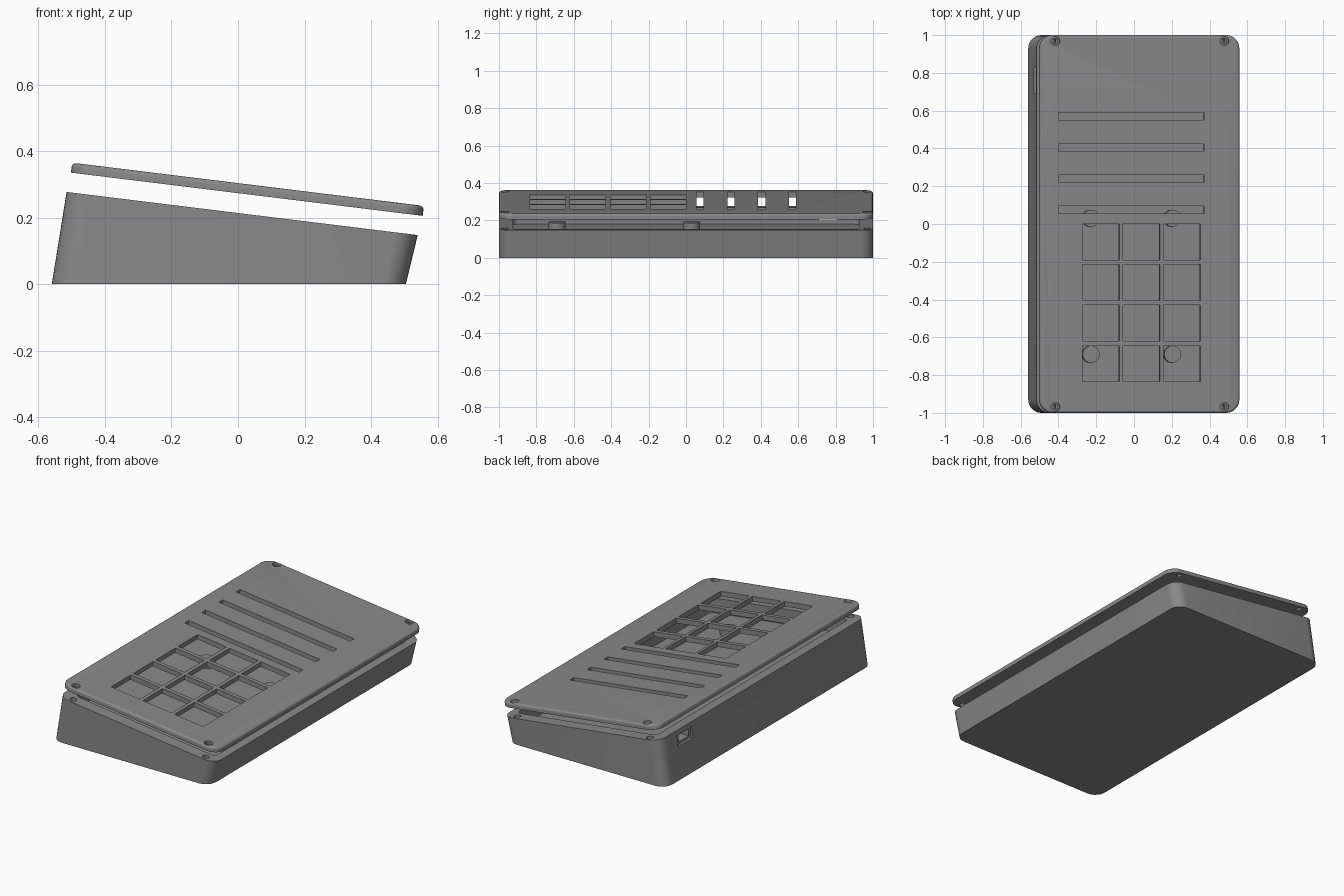
import bpy, bmesh, math
from mathutils import Matrix, Vector

if "Cube" in bpy.data.objects:
    bpy.data.objects.remove(bpy.data.objects["Cube"])

TILT = math.radians(7)
grey = bpy.data.materials.new("plain grey")
grey.diffuse_color = (0.25, 0.25, 0.25, 1)
grey.use_nodes = True
grey.node_tree.nodes["Principled BSDF"].inputs["Base Color"].default_value = grey.diffuse_color


def frame(x, z):
    """Tilted working plane sloping down towards +x."""
    return Matrix.Translation((x, 0, z)) @ Matrix.Rotation(TILT, 4, 'Y')


LID, TOP = frame(0.0265, 0.27), frame(0.0125, 0.212)


def rounded(x0, x1, y0, y1, r, n=8):
    """Outline of a rounded rectangle, counter-clockwise."""
    pts = []
    for k, (cx, cy) in enumerate([(x1 - r, y1 - r), (x0 + r, y1 - r),
                                  (x0 + r, y0 + r), (x1 - r, y0 + r)]):
        for i in range(n + 1):
            a = math.pi / 2 * (k + i / n)
            pts.append((cx + r * math.cos(a), cy + r * math.sin(a)))
    return pts


def loft(name, rings):
    """Closed solid through a stack of equal-length rings."""
    bm = bmesh.new()
    loops = [[bm.verts.new(p) for p in ring] for ring in rings]
    for a, b in zip(loops, loops[1:]):
        for i in range(len(a)):
            j = (i + 1) % len(a)
            bm.faces.new((a[i], a[j], b[j], b[i]))
    bm.faces.new(loops[0][::-1])
    bm.faces.new(loops[-1])
    bmesh.ops.recalc_face_normals(bm, faces=bm.faces)
    me = bpy.data.meshes.new(name)
    bm.to_mesh(me)
    bm.free()
    me.materials.append(grey)
    ob = bpy.data.objects.new(name, me)
    bpy.context.collection.objects.link(ob)
    return ob


def ring(pts, z, m=Matrix()):
    return [m @ Vector((x, y, z)) for x, y in pts]


def block(x0, x1, y0, y1, z0, z1, m=Matrix(), r=None):
    pts = [(x0, y0), (x1, y0), (x1, y1), (x0, y1)]
    if r:
        pts = rounded(x0, x1, y0, y1, r)
    return loft("cutter", [ring(pts, z0, m), ring(pts, z1, m)])


def disc(name, x, y, r, z0, z1, m):
    pts = [(x + r * math.cos(a * math.pi / 12), y + r * math.sin(a * math.pi / 12))
           for a in range(24)]
    return loft(name, [ring(pts, z0, m), ring(pts, z1, m)])


def cut(ob, cutters):
    """Subtract each cutter and bake the result."""
    for c in cutters:
        mod = ob.modifiers.new("cut", 'BOOLEAN')
        mod.operation, mod.solver, mod.object = 'DIFFERENCE', 'EXACT', c
    bpy.context.view_layer.update()
    me = bpy.data.meshes.new_from_object(
        ob.evaluated_get(bpy.context.evaluated_depsgraph_get()))
    ob.modifiers.clear()
    ob.data = me
    for c in cutters:
        bpy.data.objects.remove(c)


SCREWS = [(x, y) for x in (-0.45, 0.452) for y in (-0.968, 0.968)]

# Wedge case: flat base lofted to a sloping rim
case = loft("case", [ring(rounded(-0.56, 0.505, -1, 1, 0.07), 0),
                     ring(rounded(-0.532, 0.532, -1, 1, 0.07), 0, TOP)])
tools = [block(-0.465, 0.485, -0.925, 0.925, -0.09, 0.05, TOP, 0.03)]     # tray
tools += [disc("cutter", x, y, 0.02, -0.07, 0.02, TOP) for x, y in SCREWS]
tools += [block(-0.7, -0.515, 0.69, 0.83, 0.185, 0.258),                  # port recess
          block(-0.6, -0.40, 0.71, 0.81, 0.20, 0.243)]                    # port opening
cut(case, tools)

# Standoffs on the tray floor
for x in (-0.235, 0.2):
    for y in (-0.69, 0.03):
        disc("standoff", x, y, 0.045, -0.092, -0.05, TOP)

# Lid plate with a rounded upper edge
rings = [ring(rounded(-0.533, 0.533, -1, 1, 0.07), 0, LID)]
for i in range(5):
    a = math.pi / 2 * i / 4
    d = 0.013 * (1 - math.cos(a))
    rings.append(ring(rounded(-0.533 + d, 0.533 - d, -1 + d, 1 - d, 0.07 - d),
                      0.017 + 0.013 * math.sin(a), LID))
lid = loft("lid", rings)
tools = [block(-0.432, 0.344, y - 0.019, y + 0.019, -0.05, 0.08, LID)     # vent slots
         for y in (0.075, 0.24, 0.405, 0.57)]
for c in range(3):                                                        # key openings
    for r in range(4):
        x, y = -0.304 + 0.216 * c, -0.215 * r
        tools.append(block(x, x + 0.195, y - 0.19, y, -0.05, 0.08, LID))
for x, y in SCREWS:                                                       # countersunk holes
    tools.append(disc("cutter", x, y, 0.024, 0.012, 0.08, LID))
    tools.append(disc("cutter", x, y, 0.015, -0.05, 0.05, LID))
cut(lid, tools)

# Smooth rounded corners, keep hard edges
bpy.ops.object.select_all(action='SELECT')
bpy.context.view_layer.objects.active = lid
bpy.ops.object.shade_smooth_by_angle(angle=math.radians(30))
